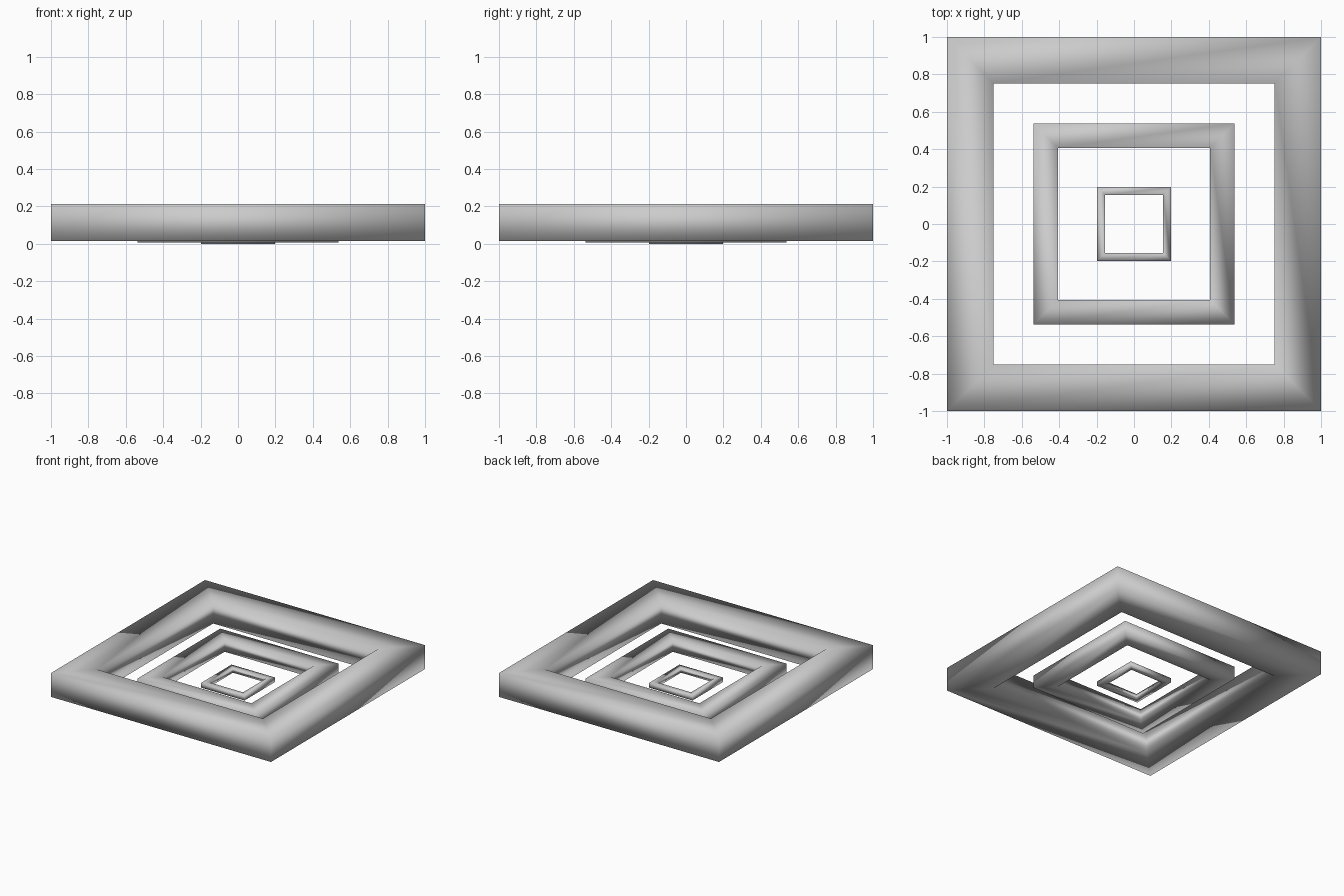
import bpy, bmesh

if "Cube" in bpy.data.objects:
    bpy.data.objects.remove(bpy.data.objects["Cube"])


def square_ring(name, outer, inner, z0, z1):
    """Square frame: a rectangular profile swept around four corners."""
    bm = bmesh.new()
    profile = [(outer, z0), (outer, z1), (inner, z1), (inner, z0)]
    corners = [(-1, -1), (1, -1), (1, 1), (-1, 1)]
    loops = [[bm.verts.new((sx * r, sy * r, z)) for r, z in profile]
             for sx, sy in corners]
    for i in range(4):
        a, b = loops[i], loops[(i + 1) % 4]
        for j in range(4):
            k = (j + 1) % 4
            bm.faces.new((a[j], b[j], b[k], a[k]))
    bmesh.ops.recalc_face_normals(bm, faces=bm.faces)
    # Soft shading wraps right around the corners
    for f in bm.faces:
        f.smooth = True
    mesh = bpy.data.meshes.new(name)
    bm.to_mesh(mesh)
    bm.free()
    obj = bpy.data.objects.new(name, mesh)
    bpy.context.collection.objects.link(obj)
    return obj


# Three nested frames, each a scaled copy sharing nearly the same base
square_ring("outer_frame", 1.0, 0.752, 0.016, 0.212)
square_ring("middle_frame", 0.538, 0.407, 0.008, 0.113)
square_ring("inner_frame", 0.197, 0.154, 0.0, 0.039)
